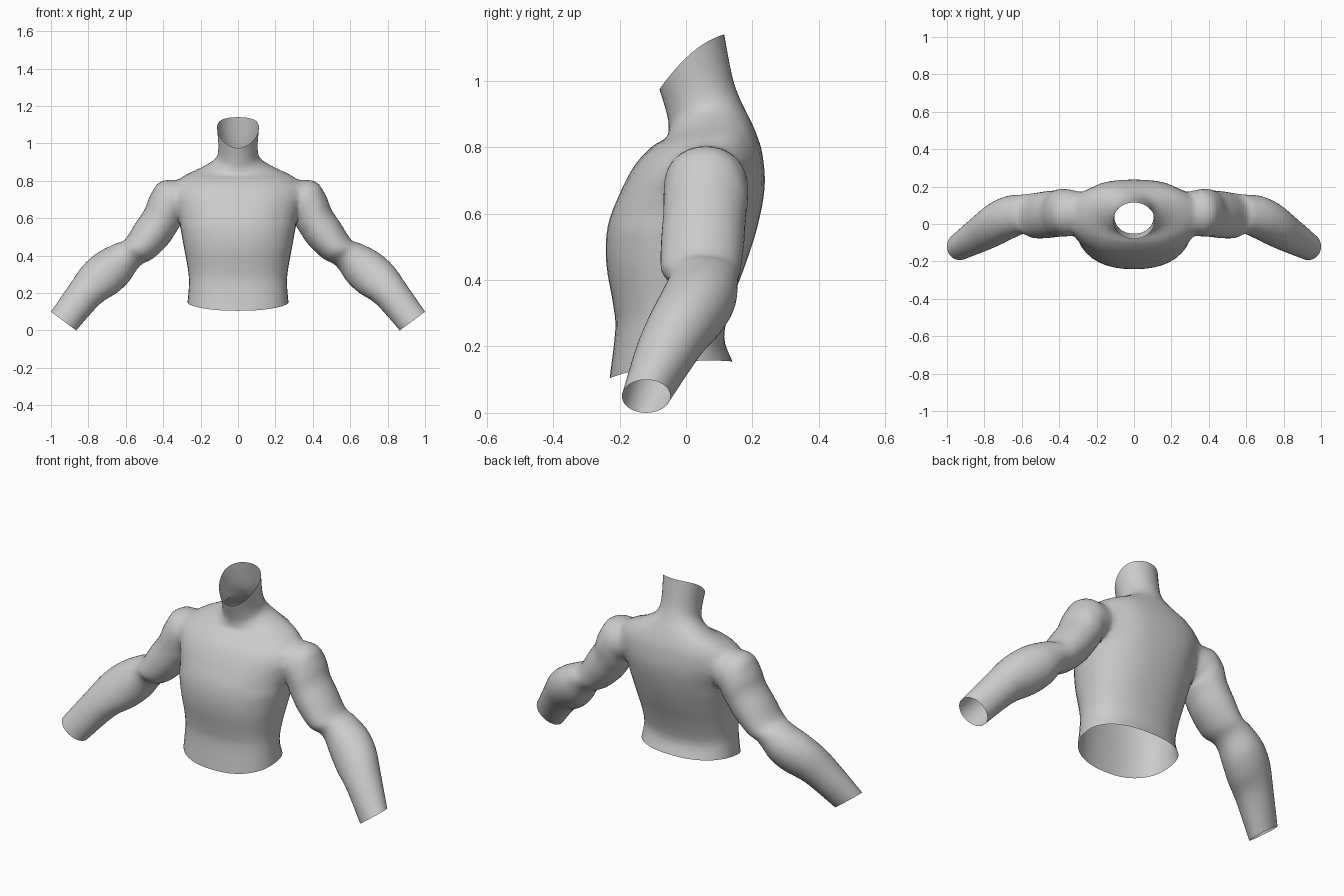
import bpy, bmesh
from math import sin, cos, pi, copysign
from mathutils import Vector

if "Cube" in bpy.data.objects:
    bpy.data.objects.remove(bpy.data.objects["Cube"])

SEG, STEPS = 40, 4


def spline(rows):
    """Catmull-Rom interpolation through rows of section parameters."""
    out = []
    for i in range(len(rows) - 1):
        p = [rows[max(0, min(len(rows) - 1, i + k))] for k in (-1, 0, 1, 2)]
        for s in range(STEPS):
            t = s / STEPS
            out.append([0.5 * (2 * b + (c - a) * t + (2 * a - 5 * b + 4 * c - d) * t * t
                               + (3 * b - a - 3 * c + d) * t ** 3) for a, b, c, d in zip(*p)])
    return out + [list(rows[-1])]


def loft(name, rows, point):
    """Closed tube through the sections; each end is a single n-gon."""
    bm = bmesh.new()
    rings = [[bm.verts.new(point(r, 2 * pi * j / SEG)) for j in range(SEG)]
             for r in spline(rows)]
    for a, b in zip(rings, rings[1:]):
        for j in range(SEG):
            k = (j + 1) % SEG
            bm.faces.new((a[j], a[k], b[k], b[j]))
    bm.faces.new(rings[0])
    bm.faces.new(rings[-1])
    bmesh.ops.recalc_face_normals(bm, faces=bm.faces)
    me = bpy.data.meshes.new(name)
    bm.to_mesh(me)
    bm.free()
    ob = bpy.data.objects.new(name, me)
    bpy.context.collection.objects.link(ob)
    return ob


def body_point(r, t):
    hw, yf, yb, zf, zs, zb, e = r
    c, s = (copysign(abs(v) ** (2 / e), v) for v in (cos(t), sin(t)))
    z = zs + (zb - zf) / 2 * s + ((zf + zb) / 2 - zs) * s * s
    return Vector((hw * c, (yf + yb) / 2 + (yb - yf) / 2 * s, z))


def arm_point(side):
    def point(r, t):
        ox, oz, ix, iz, yc, hy = r
        c = cos(t)
        return Vector((side * ((ox + ix) / 2 + (ox - ix) / 2 * c),
                       yc + hy * sin(t), (oz + iz) / 2 + (oz - iz) / 2 * c))
    return point


# Torso and neck: half width, front y, back y, z at front / side / back, roundness
body_rows = [
    (.270, -.230, .140, .105, .150, .155, 2.3),
    (.262, -.213, .115, .250, .250, .230, 2.3),
    (.268, -.220, .140, .330, .330, .340, 2.3),
    (.290, -.240, .180, .450, .450, .450, 2.3),
    (.310, -.236, .215, .560, .560, .560, 2.3),
    (.330, -.200, .237, .660, .660, .680, 2.4),
    (.345, -.155, .230, .745, .750, .780, 2.4),
    (.305, -.105, .212, .800, .820, .840, 2.3),
    (.200, -.060, .190, .830, .865, .890, 2.1),
    (.125, -.052, .165, .865, .910, .940, 2.0),
    (.105, -.060, .140, .910, .970, 1.01, 2.0),
    (.112, -.080, .115, .975, 1.085, 1.14, 2.0),
]
# Arm: outer x, z, inner x, z, centre y, half depth
arm_rows = [
    (.22, .800, .200, .640, .060, .090),
    (.36, .806, .270, .600, .060, .120),
    (.42, .795, .300, .580, .060, .128),
    (.47, .720, .310, .560, .060, .130),
    (.50, .645, .335, .520, .055, .125),
    (.55, .570, .380, .455, .050, .125),
    (.605, .485, .455, .385, .045, .120),
    (.66, .462, .525, .345, .052, .105),
    (.75, .415, .585, .260, .035, .115),
    (.83, .345, .650, .200, .000, .115),
    (.90, .245, .740, .140, -.050, .100),
    (1.0, .100, .865, .000, -.120, .073),
]
torso = loft("torso", body_rows, body_point)
bpy.context.view_layer.objects.active = torso

# Fuse both arms into the torso
for side, name in ((1, "left_arm"), (-1, "right_arm")):
    arm = loft(name, arm_rows, arm_point(side))
    mod = torso.modifiers.new(name, 'BOOLEAN')
    mod.operation, mod.solver, mod.object = 'UNION', 'EXACT', arm
    bpy.ops.object.modifier_apply(modifier=name)
    bpy.data.objects.remove(arm)

# Open the neck, waist and wrists, then soften the shoulder joins
bm = bmesh.new()
bm.from_mesh(torso.data)
bmesh.ops.delete(bm, geom=[f for f in bm.faces if len(f.verts) >= SEG], context='FACES')
bmesh.ops.remove_doubles(bm, verts=bm.verts, dist=0.002)
join = [v for v in bm.verts if .18 < abs(v.co.x) < .42 and v.co.z > .58]
for _ in range(6):
    bmesh.ops.smooth_vert(bm, verts=join, factor=0.5,
                          use_axis_x=True, use_axis_y=True, use_axis_z=True)
bm.to_mesh(torso.data)
bm.free()

torso.select_set(True)
bpy.ops.object.shade_smooth_by_angle(angle=0.8)
